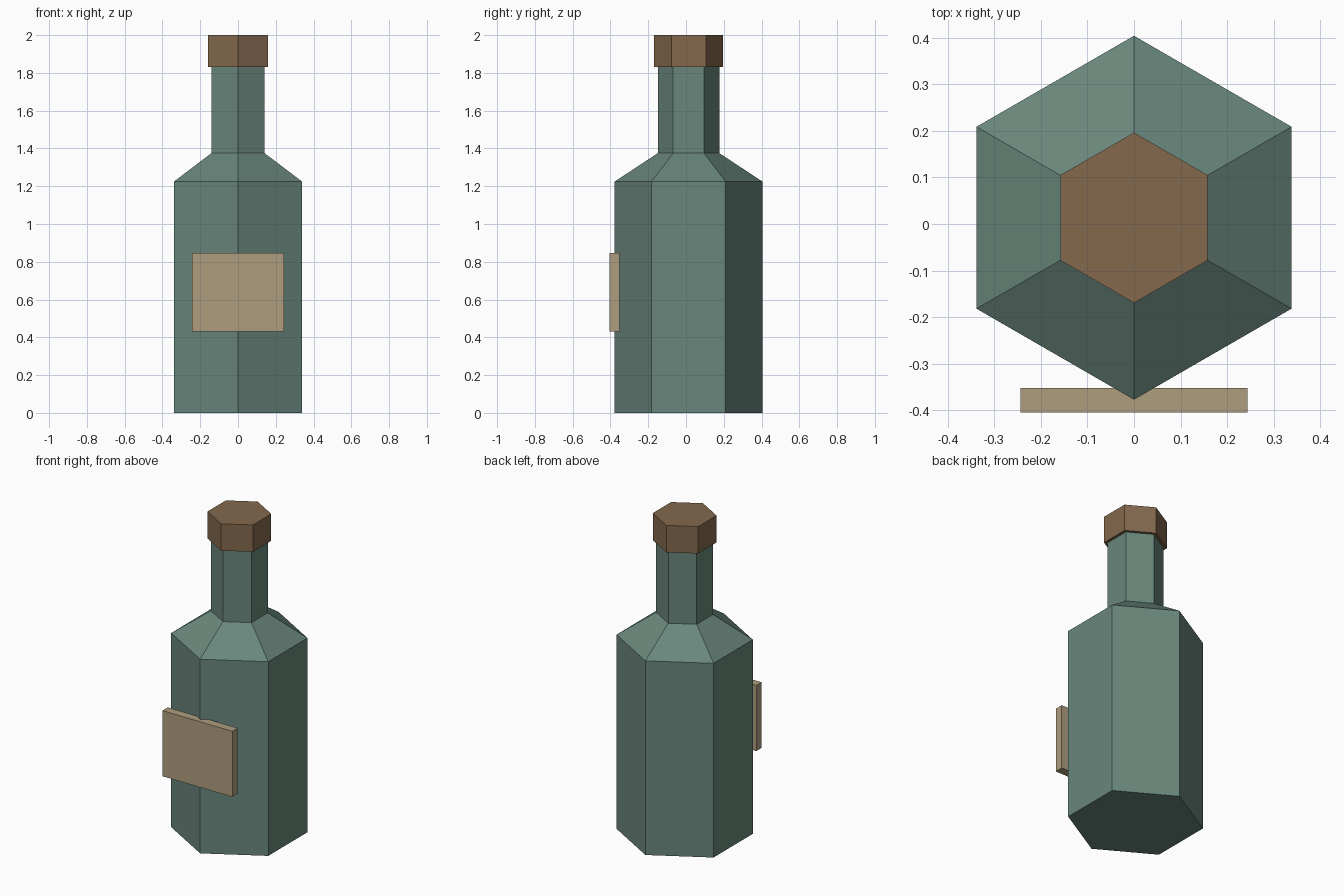
import bpy, bmesh, math

if "Cube" in bpy.data.objects:
    bpy.data.objects.remove(bpy.data.objects["Cube"])

CY = 0.0135  # y of the bottle axis
SIDES = 6


def material(name, rgb):
    mat = bpy.data.materials.new(name)
    mat.diffuse_color = (*rgb, 1)
    mat.use_nodes = True
    mat.node_tree.nodes["Principled BSDF"].inputs["Base Color"].default_value = mat.diffuse_color
    return mat


def finish(name, bm, mat):
    bmesh.ops.recalc_face_normals(bm, faces=bm.faces[:])
    mesh = bpy.data.meshes.new(name)
    bm.to_mesh(mesh)
    bm.free()
    mesh.materials.append(mat)
    obj = bpy.data.objects.new(name, mesh)
    bpy.context.collection.objects.link(obj)
    return obj


def hex_lathe(name, profile, mat):
    """Closed six-sided solid from (radius, z) rings, one corner facing front."""
    bm = bmesh.new()
    rings = []
    for r, z in profile:
        angles = [math.pi / 2 + math.tau * i / SIDES for i in range(SIDES)]
        rings.append([bm.verts.new((r * math.cos(a), CY + r * math.sin(a), z)) for a in angles])
    for low, high in zip(rings, rings[1:]):
        for i in range(SIDES):
            j = (i + 1) % SIDES
            bm.faces.new((low[i], low[j], high[j], high[i]))
    bm.faces.new(rings[0])
    bm.faces.new(rings[-1])
    return finish(name, bm, mat)


def box(name, low, high, mat):
    bm = bmesh.new()
    bmesh.ops.create_cube(bm, size=1)
    for v in bm.verts:
        v.co = [(a + b) / 2 + c * (b - a) for a, b, c in zip(low, high, v.co)]
    return finish(name, bm, mat)


glass = material("green_glass", (0.14, 0.24, 0.20))
cork = material("cork", (0.23, 0.14, 0.075))
paper = material("paper", (0.42, 0.34, 0.21))

# Body, shoulder and neck
hex_lathe("bottle", [(0.391, 0), (0.391, 1.225), (0.163, 1.375), (0.163, 1.83)], glass)

# Stopper
hex_lathe("cap", [(0.183, 1.83), (0.183, 2.0)], cork)

# Label plate on the front corner
box("label", (-0.244, -0.405, 0.432), (0.244, -0.352, 0.846), paper)
